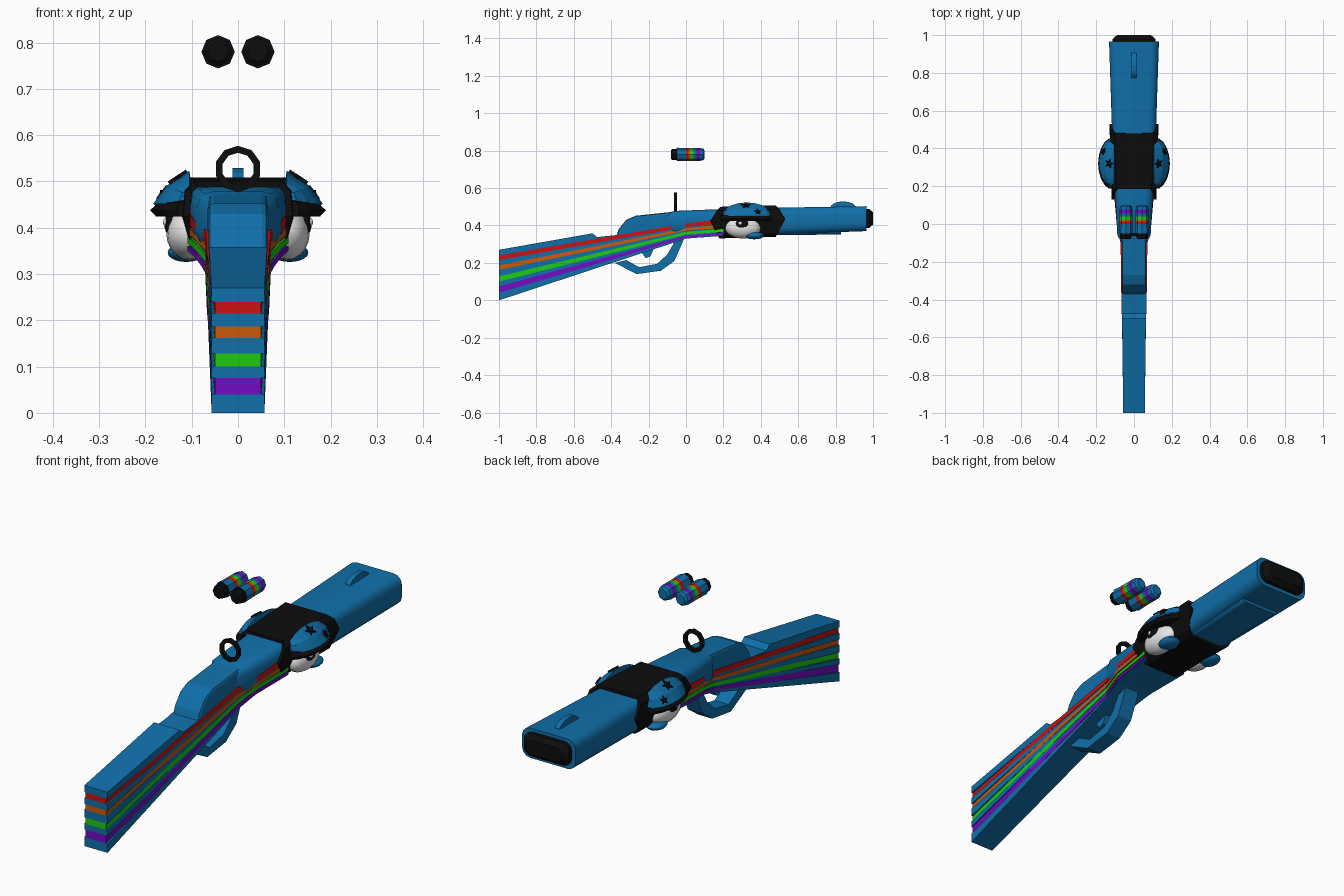
import bpy, bmesh, math
from mathutils import Vector, Matrix

if "Cube" in bpy.data.objects:
    bpy.data.objects.remove(bpy.data.objects["Cube"], do_unlink=True)


def material(name, r, g, b):
    m = bpy.data.materials.new(name)
    m.use_nodes = True
    m.diffuse_color = (r, g, b, 1)
    m.node_tree.nodes["Principled BSDF"].inputs["Base Color"].default_value = (r, g, b, 1)
    return m


BLUE = material("blue", 0.005, 0.16, 0.40)
BLACK = material("black", 0.004, 0.004, 0.004)
WHITE = material("white", 0.8, 0.8, 0.8)
RED = material("red", 0.6, 0.006, 0.006)
ORANGE = material("orange", 0.6, 0.10, 0.004)
GREEN = material("green", 0.014, 0.6, 0.006)
PURPLE = material("purple", 0.17, 0.004, 0.55)


def finish(name, bm, mats, smooth=False, mirror=False):
    bmesh.ops.recalc_face_normals(bm, faces=bm.faces)
    mesh = bpy.data.meshes.new(name)
    bm.to_mesh(mesh)
    bm.free()
    ob = bpy.data.objects.new(name, mesh)
    bpy.context.collection.objects.link(ob)
    for m in mats:
        mesh.materials.append(m)
    if smooth:
        bpy.ops.object.select_all(action="DESELECT")
        ob.select_set(True)
        bpy.context.view_layer.objects.active = ob
        bpy.ops.object.shade_smooth_by_angle(angle=math.radians(35))
    if mirror:
        ob.modifiers.new("Mirror", "MIRROR")
    return ob


def loft(name, sections, mats, spans=None, closed=False, caps=True, wrap=True, **kw):
    """Skin a list of point loops; spans gives a material index per span."""
    bm = bmesh.new()
    loops = [[bm.verts.new(p) for p in s] for s in sections]
    n = len(loops[0])
    for i in range(len(loops) if closed else len(loops) - 1):
        a, b = loops[i], loops[(i + 1) % len(loops)]
        for j in range(n if wrap else n - 1):
            k = (j + 1) % n
            f = bm.faces.new((a[j], a[k], b[k], b[j]))
            f.material_index = spans[i] if spans else 0
    if caps and not closed:
        bm.faces.new(loops[0]).material_index = spans[0] if spans else 0
        bm.faces.new(loops[-1]).material_index = spans[-1] if spans else 0
    return finish(name, bm, mats, **kw)


def rounded(y, hw, z0, z1, r):
    """Rounded rectangle across the barrel."""
    pts = []
    for q, (sx, z) in enumerate(((1, z1 - r), (-1, z1 - r), (-1, z0 + r), (1, z0 + r))):
        for k in range(4):
            a = math.pi / 2 * (q + k / 3)
            pts.append((sx * (hw - r) + r * math.cos(a), y, z + r * math.sin(a)))
    return pts


def box(y, hw, z0, z1):
    return [(-hw, y, z0), (hw, y, z0), (hw, y, z1), (-hw, y, z1)]


def prism(name, profile, hw, mat):
    return loft(name, [[(x, y, z) for y, z in profile] for x in (-hw, hw)], [mat])


def ball(name, centre, size, mat, mirror=True):
    bm = bmesh.new()
    bmesh.ops.create_uvsphere(bm, u_segments=16, v_segments=10, radius=1,
                              matrix=Matrix.Translation(centre) @ Matrix.Diagonal((*size, 1)))
    return finish(name, bm, [mat], smooth=True, mirror=mirror)


# Barrel, its lower rail and the black muzzle plug
loft("barrel", [rounded(*s) for s in (
    (-0.1, 0.066, 0.37, 0.468, 0.03), (-0.06, 0.088, 0.355, 0.478, 0.035),
    (0.2, 0.104, 0.345, 0.488, 0.04), (0.48, 0.116, 0.352, 0.495, 0.04),
    (0.965, 0.132, 0.37, 0.503, 0.04))], [BLUE], smooth=True)
loft("barrel_rail", [rounded(0.2, 0.08, 0.345, 0.42, 0.02),
                     rounded(0.83, 0.095, 0.352, 0.42, 0.02)], [BLUE], smooth=True)
loft("muzzle_plug", [rounded(0.95, 0.115, 0.385, 0.49, 0.035),
                     rounded(0.98, 0.113, 0.387, 0.488, 0.035),
                     rounded(1.0, 0.09, 0.405, 0.47, 0.03)], [BLACK], smooth=True)

# Receiver hump behind the barrel
hump = prism("receiver", [(-0.37, 0.30), (-0.372, 0.345), (-0.36, 0.38), (-0.32, 0.43), (-0.27, 0.452),
                          (-0.1, 0.47), (-0.05, 0.475), (-0.05, 0.345), (-0.2, 0.29)], 0.064, BLUE)
bev = hump.modifiers.new("Bevel", "BEVEL")
bev.width, bev.segments, bev.limit_method, bev.angle_limit = 0.012, 2, "ANGLE", math.radians(60)

# Stock: fanned strips, blue ones standing proud of the coloured ones at the butt
rear = [0, 0.04, 0.075, 0.10, 0.128, 0.162, 0.187, 0.215, 0.24, 0.27]
mid = [0.33, 0.335, 0.347, 0.352, 0.366, 0.372, 0.386, 0.392, 0.411]
fore = [0.345, 0.35, 0.36, 0.366, 0.382, 0.388, 0.404, 0.41, 0.435]
blue_w = [0.057, 0.065, 0.068, 0.086, 0.104]
paint_w = [0.050, 0.067, 0.071, 0.092, 0.109]


def level(i, y):
    if y <= 0:
        return rear[i] + (mid[i] - rear[i]) * (y + 1)
    return mid[i] + (fore[i] - mid[i]) * y / 0.2


strips = [("blue", BLUE), ("purple", PURPLE), ("blue", BLUE), ("green", GREEN),
          ("blue", BLUE), ("orange", ORANGE), ("blue", BLUE), ("red", RED)]
for i, (label, mat) in enumerate(strips):
    widths = blue_w if mat == BLUE else paint_w
    loft(f"stock_strip_{i}_{label}",
         [box(y, w, level(i, y), level(i + 1, y))
          for y, w in zip((-1, -0.4, -0.1, 0, 0.2), widths)], [mat])
loft("stock_comb", [box(-1, 0.057, 0.24, 0.27), box(-0.5, 0.063, 0.3255, 0.358),
                    box(-0.475, 0.063, 0.329, 0.338), box(-0.36, 0.063, 0.348, 0.35)], [BLUE])

# Trigger guard and trigger
guard = [((-0.38, 0.20), (-0.32, 0.215)), ((-0.265, 0.14), (-0.25, 0.177)),
         ((-0.135, 0.158), (-0.155, 0.195)), ((-0.062, 0.21), (-0.1, 0.245)),
         ((-0.012, 0.325), (-0.06, 0.315))]
g = 0.035
loft("trigger_guard", [[(-g, *o), (g, *o), (g, *i), (-g, *i)] for o, i in guard], [BLUE])
prism("trigger", [(-0.24, 0.26), (-0.17, 0.28), (-0.19, 0.235), (-0.215, 0.225)], 0.012, BLUE)

# Ring sight at the rear and blade sight near the muzzle
ring = []
for k in range(10):
    a = 2 * math.pi * (k + 0.5) / 10
    ring.append([(r * math.cos(a), y, 0.527 + r * math.sin(a))
                 for r, y in ((0.05, -0.063), (0.05, -0.047), (0.035, -0.047), (0.035, -0.063))])
loft("ring_sight", ring, [BLACK], closed=True)
prism("blade_sight", [(0.84 + 0.07 * math.cos(math.pi * k / 8), 0.492 + 0.037 * math.sin(math.pi * k / 8))
                      for k in range(9)], 0.012, BLUE)

# Black wrap, pointed fore and aft on both sides
half = [(0.0, 0.506, 0.185, 0.48), (0.098, 0.506, 0.185, 0.48), (0.12, 0.485, 0.165, 0.50),
        (0.124, 0.43, 0.13, 0.53), (0.104, 0.355, 0.165, 0.49), (0.08, 0.337, 0.18, 0.48)]
outline = half + [(-x, z, a, b) for x, z, a, b in reversed(half[1:])]
wrap = loft("black_wrap", [[(x * 0.95, a, z - 0.006) for x, z, a, b in outline],
                           [(x * 1.05, b, z + 0.002) for x, z, a, b in outline]],
            [BLACK], caps=False)
sol = wrap.modifiers.new("Solidify", "SOLIDIFY")
sol.thickness, sol.offset = 0.014, -1

# Eye on each side: white ball, pupil, glint and lower lid
ball("eye_white", (0.105, 0.305, 0.388), (0.05, 0.097, 0.058), WHITE)
ball("eye_pupil", (0.145, 0.30, 0.408), (0.014, 0.034, 0.026), BLACK)
ball("eye_glint", (0.156, 0.29, 0.412), (0.006, 0.01, 0.009), WHITE)
ball("lower_lid", (0.112, 0.365, 0.346), (0.04, 0.052, 0.02), BLUE)

# Upper lid and the dark lash rim under it
lid, lash = [], []
for k in range(1, 10):
    a = math.pi * k / 10
    y, s = 0.325 - 0.132 * math.cos(a), math.sin(a)
    lid.append([(0.095, y, 0.45), (0.105, y, 0.455 + 0.068 * s), (0.105 + 0.05 * s, y, 0.47 + 0.02 * s),
                (0.105 + 0.078 * s, y, 0.452), (0.105 + 0.07 * s, y, 0.445)])
    y = 0.32 - 0.14 * math.cos(a)
    lash.append([(0.10, y, 0.425), (0.10, y, 0.462), (0.11 + 0.06 * s, y, 0.455),
                 (0.107 + 0.083 * s, y, 0.438), (0.107 + 0.07 * s, y, 0.424)])
loft("upper_lid", lid, [BLUE], mirror=True)
loft("lash_rim", lash, [BLACK], mirror=True)


# Star plates on the upper lid
def star(name, centre, normal, radius):
    rot = Vector(normal).to_track_quat("Z", "Y").to_matrix().to_4x4()
    place = Matrix.Translation(centre) @ rot
    layers = []
    for h in (-0.004, 0.004):
        layers.append([place @ Vector((r * math.sin(math.pi * k / 5), r * math.cos(math.pi * k / 5), h))
                       for k in range(10) for r in [radius * (0.42 if k % 2 else 1)]])
    loft(name, layers, [BLACK], mirror=True)


star("star_large", (0.132, 0.32, 0.508), (0.55, 0, 0.83), 0.026)
star("star_small", (0.162, 0.385, 0.474), (0.77, 0.3, 0.55), 0.019)

# Two striped shells floating above
stations = [(-0.08, 0.022, 1), (-0.074, 0.03, 1), (-0.05, 0.03, 1), (-0.049, 0.036, 0), (0.0, 0.034, 2),
            (0.014, 0.034, 3), (0.022, 0.034, 4), (0.04, 0.034, 0), (0.056, 0.034, 5),
            (0.076, 0.034, 0), (0.092, 0.031, 0), (0.1, 0.022, 0)]
for side, cx in (("left", 0.043), ("right", -0.043)):
    rings = [[(cx + r * math.cos(math.pi * k / 4), y, 0.78 + r * math.sin(math.pi * k / 4)) for k in range(8)]
             for y, r, m in stations]
    loft(f"shell_{side}", rings, [BLUE, BLACK, RED, ORANGE, GREEN, PURPLE],
         spans=[m for y, r, m in stations[:-1]])
